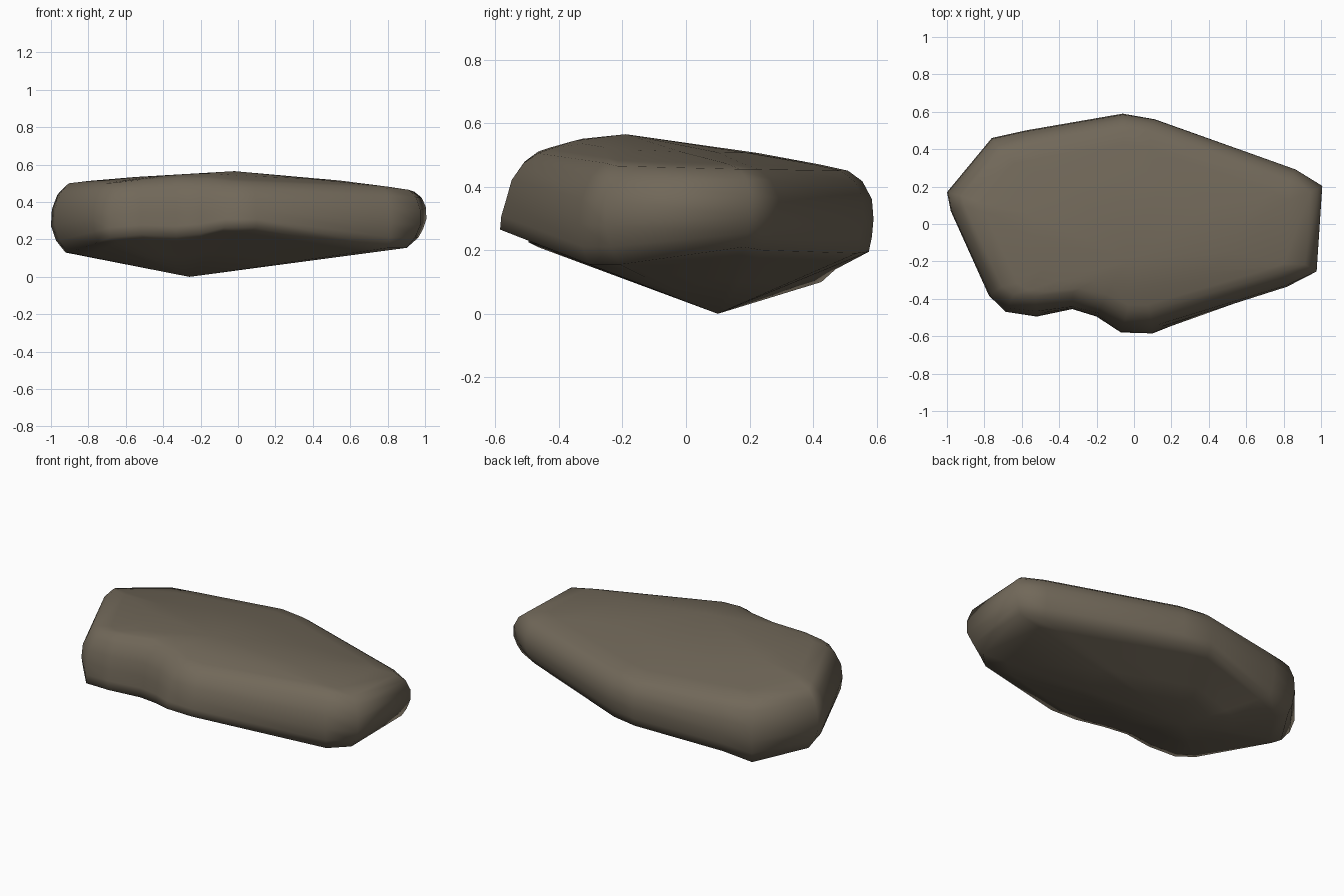
import bpy
import bmesh
from mathutils import Vector

# Remove the default cube
cube = bpy.data.objects.get("Cube")
if cube:
    bpy.data.objects.remove(cube, do_unlink=True)

# Plan outline, clockwise from the left tip: x, y, height of lower rim,
# height of upper rim, undercut of lower rim, inward lean of upper wall
OUTLINE = [
    (-1, .17, .13, .485, .08, 0), (-.76, .46, .1, .45, .04, 0),
    (-.58, .5, .14, .45, .03, 0), (-.06, .59, .195, .45, .015, 0),
    (.11, .555, .19, .45, .02, -.01), (.86, .285, .2, .455, .05, -.015),
    (1, .2, .21, .455, .04, -.015), (.97, -.25, .155, .465, .08, -.015),
    (.82, -.34, .155, .475, .04, .01), (.1, -.585, .265, .505, 0, .04),
    (-.07, -.58, .265, .51, 0, .04), (-.2, -.495, .23, .525, 0, .02),
    (-.33, -.455, .215, .53, 0, .01), (-.52, -.495, .225, .515, 0, .03),
    (-.69, -.475, .21, .505, .01, .03), (-.78, -.385, .185, .5, .04, .01),
    (-.98, .07, .13, .5, .08, 0),
]
# Side wall profile: height fraction, undercut share, lean share, extra inset
WALL = [(0, 1, 0, 0), (.18, .35, .1, 0), (.4, 0, .5, 0),
        (.65, 0, .8, .005), (.87, 0, 1, .035), (1, 0, 1, .08)]
PEAK = Vector((-.02, -.19, .565))
KEEL = Vector((-.26, .1, 0))


def outward(i):
    """Average outward direction of the outline at one corner."""
    before, here, after = (Vector(OUTLINE[(i + k) % len(OUTLINE)][:2])
                           for k in (-1, 0, 1))
    direction = (here - before).normalized() + (after - here).normalized()
    return Vector((-direction.y, direction.x)).normalized()


def wall_ring(fraction, undercut_share, lean_share, extra):
    """One ring of points around the side wall."""
    ring = []
    for i, (x, y, low, high, undercut, lean) in enumerate(OUTLINE):
        inset = undercut * undercut_share + lean * lean_share + extra
        flat = Vector((x, y)) - outward(i) * inset
        ring.append(Vector((flat.x, flat.y, low + (high - low) * fraction)))
    return ring


def toward(ring, target, amount, lift=0):
    """Shrink a ring toward a point."""
    return [p.lerp(target, amount) + Vector((0, 0, lift)) for p in ring]


def relax(ring):
    """Soften a ring by averaging each point with its neighbours."""
    return [(ring[i - 1] + p * 2 + ring[(i + 1) % len(ring)]) / 4
            for i, p in enumerate(ring)]


def bridge(bm, lower, upper):
    """Join two rings with a band of quads."""
    for i in range(len(lower)):
        j = (i + 1) % len(lower)
        bm.faces.new((lower[i], lower[j], upper[j], upper[i]))


def fan(bm, ring, tip):
    """Close a ring to a single point."""
    centre = bm.verts.new(tip)
    for i in range(len(ring)):
        bm.faces.new((ring[i], ring[(i + 1) % len(ring)], centre))


# Stone body: faceted belly, rounded wall and gently domed top
walls = [wall_ring(*row) for row in WALL]
rings = [toward(walls[0], KEEL, .5), toward(walls[0], KEEL, .12)]
rings += walls
rings += [toward(walls[-1], PEAK, .12, .005),
          relax(toward(walls[-1], PEAK, .38, .012))]

bm = bmesh.new()
loops = [[bm.verts.new(p) for p in ring] for ring in rings]
for lower, upper in zip(loops, loops[1:]):
    bridge(bm, lower, upper)
fan(bm, loops[0], KEEL)
fan(bm, loops[-1], PEAK)
bmesh.ops.recalc_face_normals(bm, faces=bm.faces)
for face in bm.faces:
    face.smooth = True
mesh = bpy.data.meshes.new("stone")
bm.to_mesh(mesh)
bm.free()

# Stone colour
stone_brown = bpy.data.materials.new("stone_brown")
stone_brown.use_nodes = True
colour = (.165, .138, .1, 1)
stone_brown.diffuse_color = colour
shader = stone_brown.node_tree.nodes["Principled BSDF"]
shader.inputs["Base Color"].default_value = colour
shader.inputs["Roughness"].default_value = .9
mesh.materials.append(stone_brown)

stone = bpy.data.objects.new("stone", mesh)
bpy.context.collection.objects.link(stone)
